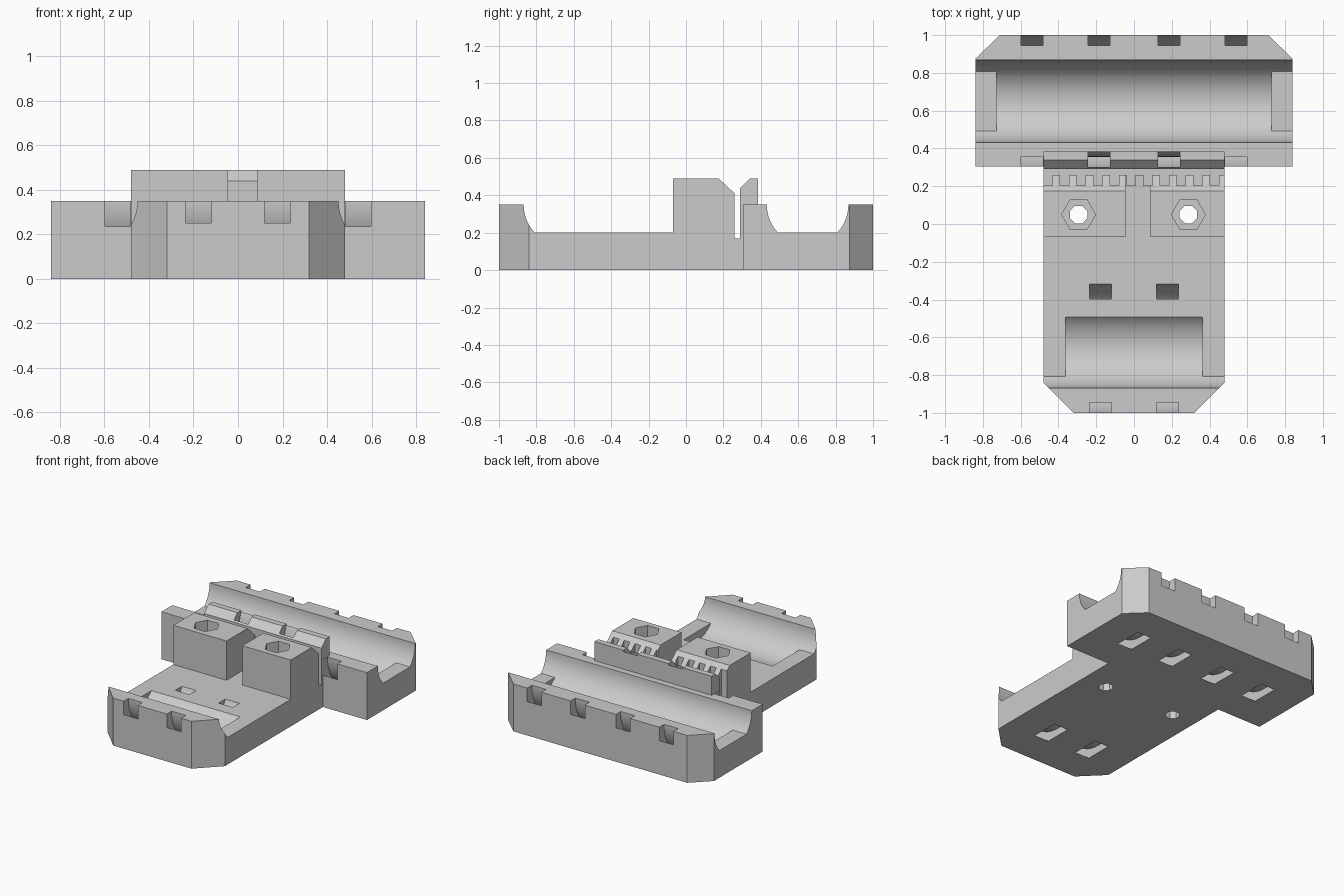
import bpy, bmesh, math

if "Cube" in bpy.data.objects:
    bpy.data.objects.remove(bpy.data.objects["Cube"], do_unlink=True)

grey = bpy.data.materials.new("plastic_grey")
grey.use_nodes = True
grey.diffuse_color = (0.6, 0.6, 0.6, 1)
grey.node_tree.nodes["Principled BSDF"].inputs["Base Color"].default_value = (0.6, 0.6, 0.6, 1)


def prism(name, pts, axis, lo, hi):
    """Extrude a 2D outline along x (points are y, z) or z (points are x, y)."""
    bm = bmesh.new()
    place = (lambda a, b: (lo, a, b)) if axis == "x" else (lambda a, b: (a, b, lo))
    face = bm.faces.new([bm.verts.new(place(*p)) for p in pts])
    new = bmesh.ops.extrude_face_region(bm, geom=[face])["geom"]
    shift = (hi - lo, 0, 0) if axis == "x" else (0, 0, hi - lo)
    bmesh.ops.translate(bm, vec=shift, verts=[v for v in new if isinstance(v, bmesh.types.BMVert)])
    bmesh.ops.recalc_face_normals(bm, faces=bm.faces)
    mesh = bpy.data.meshes.new(name)
    bm.to_mesh(mesh)
    bm.free()
    mesh.materials.append(grey)
    obj = bpy.data.objects.new(name, mesh)
    bpy.context.collection.objects.link(obj)
    return obj


def box(name, x0, x1, y0, y1, z0, z1):
    return prism(name, [(x0, y0), (x1, y0), (x1, y1), (x0, y1)], "z", z0, z1)


def arc(cy, cz, r, a0, a1, n):
    steps = [math.radians(a0 + (a1 - a0) * i / n) for i in range(n + 1)]
    return [(cy + r * math.cos(a), cz + r * math.sin(a)) for a in steps]


def combine(target, tool, operation="DIFFERENCE"):
    mod = target.modifiers.new("cut", "BOOLEAN")
    mod.operation, mod.object, mod.solver = operation, tool, "EXACT"
    bpy.context.view_layer.objects.active = target
    bpy.ops.object.modifier_apply(modifier=mod.name)
    bpy.data.objects.remove(tool, do_unlink=True)


BEARING_Y, TOP, FLOOR, CLAMP, R = 0.65, 0.35, 0.2, 0.49, 0.218
LIP = math.degrees(math.asin((TOP - FLOOR) / R))

# Plan outline: narrow front, wide back, chamfered corners
half = [(0.32, -1), (0.48, -0.84), (0.48, 0.305), (0.84, 0.305), (0.84, 0.875), (0.71, 1)]
plan = half + [(-x, y) for x, y in reversed(half)]
body = prism("carriage_body", plan, "z", 0, 0.6)

# Side outline: bearing lips, clamp blocks, belt slot and clip wall
side = [(-1.1, -0.1), (-1.1, TOP)]
side += arc(-BEARING_Y, TOP, R, 180, 180 + LIP, 10)
side += [(-0.07, FLOOR), (-0.07, CLAMP), (0.175, CLAMP), (0.26, 0.41), (0.26, 0.17),
         (0.29, 0.17), (0.29, 0.44), (0.34, CLAMP), (0.385, CLAMP), (0.385, TOP)]
side += arc(BEARING_Y, TOP, R, 180, 180 + LIP, 10)
side += arc(BEARING_Y, TOP, R, 360 - LIP, 360, 10)
side += [(1.1, TOP), (1.1, -0.1)]
combine(body, prism("side_cutter", side, "x", -1, 1), "INTERSECT")

# Clip wall only spans the narrow part
for x0, x1 in ((-1, -0.48), (0.48, 1)):
    combine(body, box("wing_cutter", x0, x1, 0.3, 0.385, TOP, 0.7))

# Bearing pockets, and curved tie channels running round each pocket
for cy, pocket, ties in ((-BEARING_Y, 0.363, (-0.177, 0.177)),
                         (BEARING_Y, 0.727, (-0.54, -0.185, 0.185, 0.54))):
    well = arc(cy, TOP, R, 180 + LIP, 360 - LIP, 24)
    well = [(well[0][0], FLOOR + 0.03)] + well + [(well[-1][0], FLOOR + 0.03)]
    combine(body, prism("pocket_cutter", well, "x", -pocket, pocket))
    ring = arc(cy, TOP, 0.364, -215, 35, 48) + arc(cy, TOP, 0.295, 35, -215, 48)
    for x in ties:
        combine(body, prism("tie_cutter", ring, "x", x - 0.058, x + 0.058))

# Gap between the two clamp blocks
combine(body, box("gap_cutter", -0.045, 0.085, -0.07, 0.275, FLOOR, 0.6))

# Belt teeth along the slot
for i in range(11):
    x = -0.48 + 0.0882 * i
    combine(body, box("tooth_cutter", x - (0.02 if i == 0 else 0), x + 0.048, 0.205, 0.275, 0.171, 0.6))

# Nut traps with screw holes
for x in (-0.293, 0.288):
    combine(body, prism("nut_cutter", arc(x, 0.05, 0.09, 0, 300, 5), "z", 0.25, 0.6))
    combine(body, prism("screw_cutter", arc(x, 0.05, 0.05, 22.5, 337.5, 7), "z", -0.1, 0.4))

bpy.ops.object.select_all(action="DESELECT")
body.select_set(True)
bpy.context.view_layer.objects.active = body
bpy.ops.object.shade_smooth_by_angle(angle=math.radians(25))
